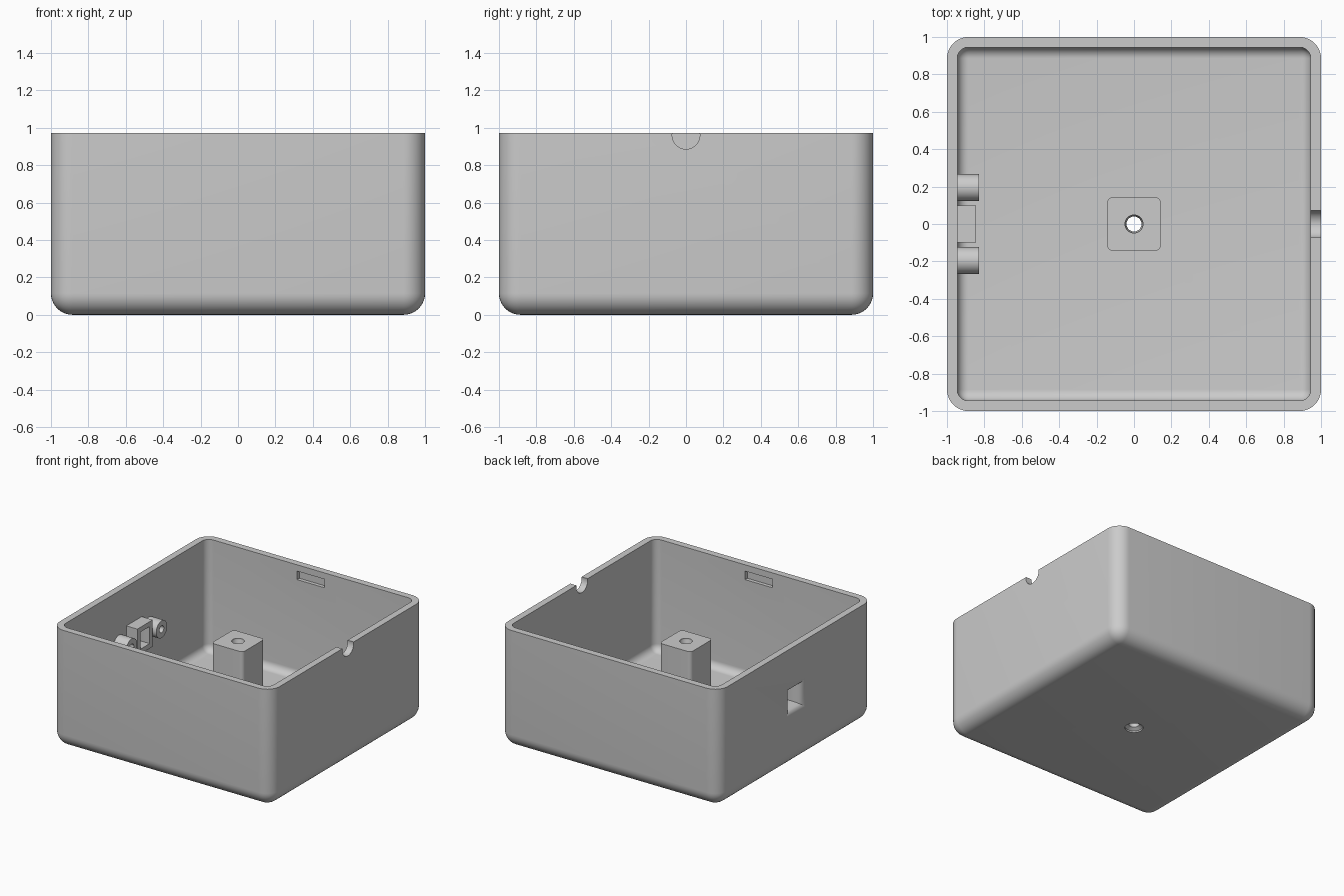
import bpy, bmesh, math
from mathutils import Matrix, Vector

old = bpy.data.objects.get("Cube")
if old:
    bpy.data.objects.remove(old, do_unlink=True)

grey = bpy.data.materials.new("plain grey")
grey.use_nodes = True
COLOUR = (0.6, 0.6, 0.6, 1)
grey.diffuse_color = COLOUR
grey.node_tree.nodes["Principled BSDF"].inputs["Base Color"].default_value = COLOUR


def finish(name, bm):
    bmesh.ops.recalc_face_normals(bm, faces=bm.faces)
    mesh = bpy.data.meshes.new(name)
    bm.to_mesh(mesh)
    bm.free()
    mesh.materials.append(grey)
    obj = bpy.data.objects.new(name, mesh)
    bpy.context.collection.objects.link(obj)
    return obj


def box(name, lo, hi, upright=0, floor=0):
    """Box with rounded upright edges and, if wanted, a rounded bottom."""
    lo, hi = Vector(lo), Vector(hi)
    bm = bmesh.new()
    bmesh.ops.create_cube(bm, size=1)
    for v in bm.verts:
        v.co = Vector([(a + b) / 2 + c * (b - a) for a, b, c in zip(lo, hi, v.co)])
    if upright:
        def wanted(e):
            zs = [v.co.z for v in e.verts]
            return abs(zs[0] - zs[1]) > 0.01 or (floor and max(zs) < lo.z + 0.01)
        bmesh.ops.bevel(bm, geom=[e for e in bm.edges if wanted(e)], offset=upright,
                        segments=10, profile=0.5, affect='EDGES', clamp_overlap=True)
    return finish(name, bm)


def loft(name, rings):
    """Closed solid through rings of equally many points."""
    bm = bmesh.new()
    rows = [[bm.verts.new(p) for p in ring] for ring in rings]
    for a, b in zip(rows, rows[1:]):
        for i in range(len(a)):
            j = (i + 1) % len(a)
            bm.faces.new((a[i], a[j], b[j], b[i]))
    bm.faces.new(rows[0])
    bm.faces.new(rows[-1])
    return finish(name, bm)


def lathe(name, profile, sides=40):
    turns = [math.tau * i / sides for i in range(sides)]
    return loft(name, [[(r * math.cos(t), r * math.sin(t), z) for t in turns]
                       for r, z in profile])


def rod(name, radius, x0, x1, y, z):
    """Cylinder lying along x."""
    obj = lathe(name, [(radius, x0), (radius, x1)])
    obj.data.transform(Matrix.Translation((0, y, z)) @ Matrix.Rotation(math.pi / 2, 4, 'Y'))
    return obj


def cut(obj, *cutters):
    for cutter in cutters:
        mod = obj.modifiers.new("cut", 'BOOLEAN')
        mod.operation = 'DIFFERENCE'
        mod.solver = 'EXACT'
        mod.object = cutter
        bpy.context.view_layer.objects.active = obj
        bpy.ops.object.modifier_apply(modifier=mod.name)


HEIGHT, INNER, PORT_Z = 0.972, 0.945, 0.54

# Open tray with rounded corners
tray = box("tray", (-1, -1, 0), (1, 1, HEIGHT), 0.115, True)
cavity = box("cavity_cutter", (-INNER, -INNER, 0.055), (INNER, INNER, 1.3), 0.06, True)

# Centre post, screw hole widened at both ends
post = box("centre_post", (-0.143, -0.143, 0.045), (0.143, 0.143, 0.74), 0.03)
screw = lathe("screw_cutter", [(0.068, -0.05), (0.068, 0.012), (0.04, 0.03),
                               (0.04, 0.71), (0.048, 0.725), (0.048, 0.8)])

# Cable notch in the rim
notch = rod("notch_cutter", 0.074, 0.9, 1.1, 0, 0.96)

# Flared port through the side wall
steps = 8
rings = [(-1.05, 1)] + [(-1 + 0.1 * i / steps, 1 - math.sqrt(1 - (1 - i / steps) ** 2))
                        for i in range(steps + 1)] + [(-0.8, 0)]
port = loft("port_cutter", [
    [(x, sy * (0.06 + 0.065 * f), PORT_Z + sz * (0.07 + 0.048 * f))
     for sy, sz in ((-1, -1), (1, -1), (1, 1), (-1, 1))] for x, f in rings])

# Shallow latch slots inside the front and back walls
slots = [box("slot_cutter", (-0.125, min(s * 0.9, s * 0.975), 0.85),
             (0.125, max(s * 0.9, s * 0.975), 0.92)) for s in (-1, 1)]

# Port frame against the inside of the wall
frame = box("port_frame", (-0.95, -0.1, PORT_Z - 0.11), (-0.845, 0.1, PORT_Z + 0.11))

# Screw bosses on either side of the port
bosses = []
pilots = []
for side, s in (("left", -1), ("right", 1)):
    bosses.append(rod(side + "_screw_boss", 0.071, -0.95, -0.83, s * 0.195, PORT_Z))
    pilots.append(rod("pilot_cutter", 0.028, -0.94, -0.8, s * 0.195, PORT_Z))
    cut(bosses[-1], pilots[-1])

cut(tray, cavity, screw, notch, port, *slots)
cut(post, screw)
cut(frame, port)

for cutter in [cavity, screw, notch, port] + slots + pilots:
    bpy.data.objects.remove(cutter, do_unlink=True)

# Smooth the rounded surfaces, keep edges sharp
bpy.ops.object.select_all(action='DESELECT')
for obj in [tray, post, frame] + bosses:
    obj.select_set(True)
bpy.context.view_layer.objects.active = tray
bpy.ops.object.shade_smooth_by_angle(angle=math.radians(30))
